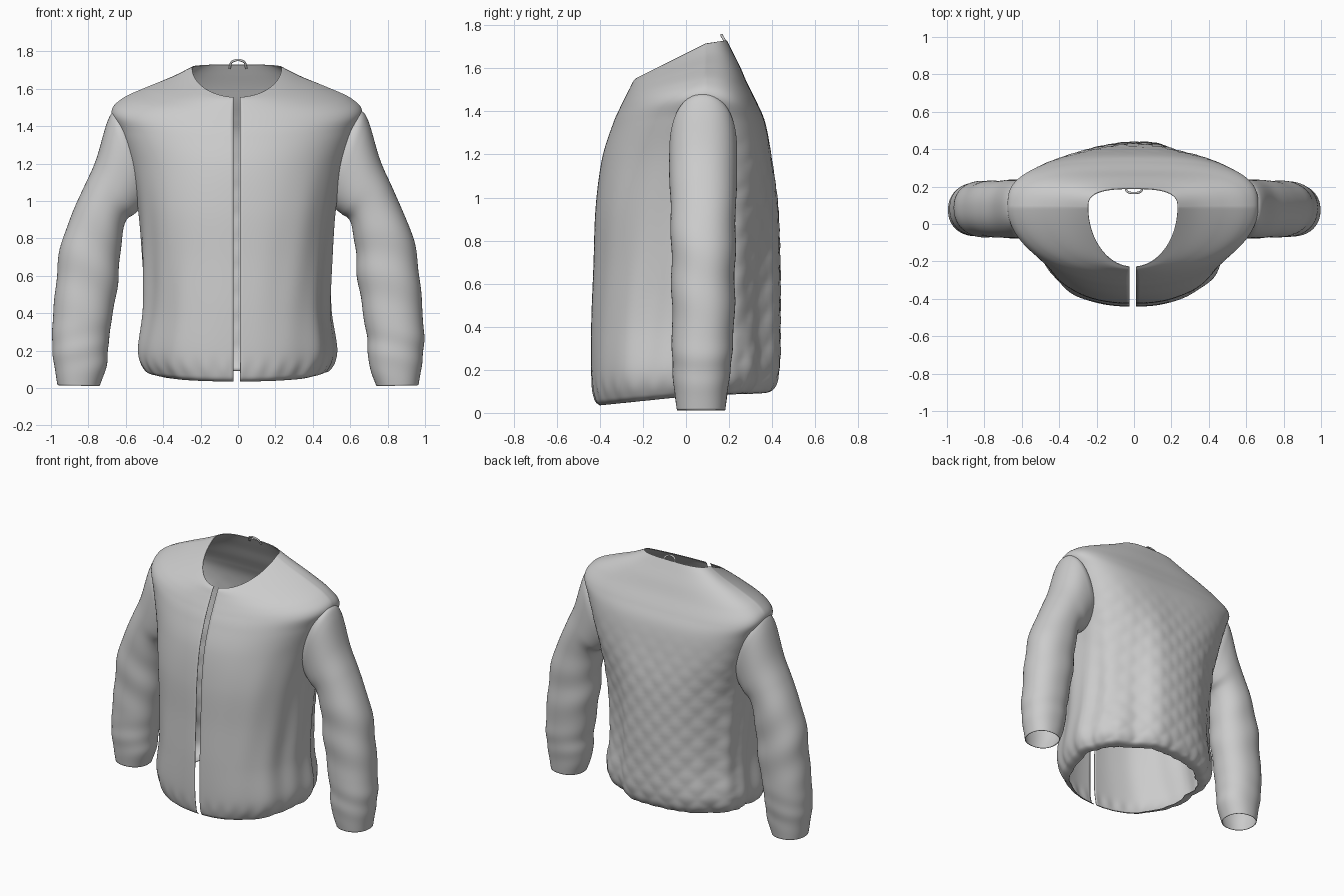
import bpy, bmesh
from math import sin, cos, pi, exp

cube = bpy.data.objects.get("Cube")
if cube:
    bpy.data.objects.remove(cube)

fabric = bpy.data.materials.new("light grey fabric")
fabric.use_nodes = True
GREY = (0.6, 0.6, 0.6, 1)
fabric.diffuse_color = GREY
fabric.node_tree.nodes["Principled BSDF"].inputs["Base Color"].default_value = GREY


def spline(rows, n):
    """Smoothly resample a list of section rows into n + 1 rows."""
    out = []
    for k in range(n + 1):
        f = k / n * (len(rows) - 1)
        i = min(int(f), len(rows) - 2)
        t = f - i
        p = [rows[max(0, min(len(rows) - 1, i + d))] for d in (-1, 0, 1, 2)]
        out.append([b + t / 2 * (c - a + t * (2*a - 5*b + 4*c - d + t * (3*(b - c) + d - a)))
                    for a, b, c, d in zip(*p)])
    return out


def loft(name, rings, closed, flip=False, drop=None):
    """Skin a list of rings, leaving out the faces whose centre passes drop."""
    bm = bmesh.new()
    grid = [[bm.verts.new(p) for p in ring] for ring in rings]
    n = len(rings[0])
    for a, b in zip(grid, grid[1:]):
        for j in range(n if closed else n - 1):
            k = (j + 1) % n
            quad = [a[j], a[k], b[k], b[j]]
            bm.faces.new(quad[::-1] if flip else quad)
    if drop:
        holes = [f for f in bm.faces if drop(f.calc_center_median())]
        bmesh.ops.delete(bm, geom=holes, context="FACES")
    mesh = bpy.data.meshes.new(name)
    bm.to_mesh(mesh)
    bm.free()
    obj = bpy.data.objects.new(name, mesh)
    bpy.context.collection.objects.link(obj)
    mesh.materials.append(fabric)
    mesh.shade_smooth()
    cloth = obj.modifiers.new("cloth", "SOLIDIFY")
    cloth.thickness = 0.004
    cloth.offset = -1
    return obj


def clamp(v):
    return max(0, min(1, v))


# Body sections: half width, then y and z of the front, side and back,
# and how square the front and back corners are
BODY = [
    (.43, -.40, .04, .34, .035, .08, .09, 2.3, 2.1),
    (.49, -.425, .04, .40, .065, .10, .11, 2.3, 2.1),
    (.525, -.44, .05, .43, .18, .20, .21, 2.4, 2.1),
    (.50, -.44, .05, .435, .42, .42, .42, 2.4, 2.0),
    (.505, -.43, .06, .435, .68, .68, .68, 2.4, 2.0),
    (.525, -.42, .06, .425, .95, .95, .95, 2.4, 2.3),
    (.57, -.39, .07, .40, 1.18, 1.18, 1.16, 2.2, 2.8),
    (.63, -.34, .08, .37, 1.34, 1.37, 1.34, 2.1, 3),
    (.67, -.305, .09, .33, 1.42, 1.48, 1.44, 2, 3),
    (.61, -.28, .09, .285, 1.47, 1.55, 1.53, 2, 2.9),
    (.48, -.26, .09, .25, 1.51, 1.61, 1.61, 2, 2.8),
    (.34, -.245, .09, .215, 1.54, 1.665, 1.68, 2, 2.8),
    (.24, -.23, .09, .19, 1.555, 1.715, 1.73, 2, 2.8),
]


def body_point(row, t):
    w, yf, ys, yb, zf, zs, zb, nf, nb = row
    c, s = cos(t), sin(t)
    # The left of the back hangs flatter than the right
    n = nf if c > 0 else nb - (.2 * clamp((1.2 - zs) / .4) if s > 0 else 0)
    r = (abs(c) ** n + abs(s) ** n) ** (-1 / n)
    bend = abs(c) * r
    x = w * s * r
    y = ys + bend * ((yf if c > 0 else yb) - ys)
    z = zs + bend * ((zf if c > 0 else zb) - zs)
    # Hanging folds, strongest low down and flat at the front edges
    low = clamp((1.25 - z) / .7)
    swell = low * s * s * (.008 * sin(9*t + 1.5*z) + .005 * sin(17*t - 4*z))
    # Gathers above the hem
    swell += .003 * sin(34*t) * exp(-((z - .1) / .05) ** 2)
    if c < 0:
        # Quilting over the back, and a long fold beside it
        fade = clamp(-2*c) * clamp((1.35 - z) / .4)
        swell += .005 * fade * abs(sin(24*x + 22*z) * sin(24*x - 22*z))
        swell += low * (.012 * exp(-((x - .13) / .08) ** 2) - .015 * exp(-((x - .29) / .07) ** 2))
    return (x * (1 + swell * 2) - .006, y + swell * (-c), z)


def armhole(p):
    return abs(p.x) > .4 and ((p.y - .08) / .14) ** 2 + ((p.z - 1.23) / .2) ** 2 < 1


rings = []
for row in spline(BODY, 130):
    edge = .018 / row[0]
    rings.append([body_point(row, edge + (2*pi - 2*edge) * j / 200) for j in range(201)])
loft("jacket_body", rings, False, drop=armhole)

# Sleeve sections: outer x and z, inner x and z, centre y, half depth
SLEEVE = [
    (.61, 1.46, .46, 1.01, .08, .14),
    (.66, 1.48, .50, .99, .08, .155),
    (.70, 1.42, .52, .96, .08, .158),
    (.76, 1.22, .555, .93, .08, .157),
    (.825, 1.07, .60, .89, .08, .152),
    (.91, .88, .625, .77, .08, .15),
    (.96, .69, .635, .63, .08, .148),
    (.98, .48, .66, .45, .08, .145),
    (.995, .28, .69, .27, .075, .14),
    (.985, .14, .70, .13, .07, .128),
    (.965, .015, .74, .01, .07, .112),
]


def sleeve_point(row, a, side):
    xo, zo, xi, zi, yc, d = row
    mid = (zo + zi) / 2
    # Slanting creases around the elbow and above the cuff
    crease = .025 * exp(-((mid - .65) / .3) ** 2) * sin(24*mid + 2*sin(a + side) + side)
    crease += .015 * exp(-((mid - .2) / .12) ** 2) * sin(42*mid + 2*cos(a) + side)
    r = (1 + crease) * (abs(cos(a)) ** 2.2 + abs(sin(a)) ** 2.2) ** (-1 / 2.2)
    c, s = cos(a) * r, sin(a) * r
    return (side * ((xo + xi) / 2 + c * (xo - xi) / 2), yc + d * s, mid + c * (zo - zi) / 2)


for name, side in (("left_sleeve", 1), ("right_sleeve", -1)):
    rings = [[sleeve_point(row, 2*pi * j / 56, side) for j in range(56)]
             for row in spline(SLEEVE, 100)]
    loft(name, rings, True, flip=side > 0)

# Hanging loop inside the back of the neck
curve = bpy.data.curves.new("hanging_loop", "CURVE")
curve.dimensions = "3D"
curve.bevel_depth = .006
path = curve.splines.new("BEZIER")
POINTS = [(-.045, .19, 1.71), (-.03, .17, 1.745), (.03, .17, 1.745), (.045, .19, 1.71)]
path.bezier_points.add(len(POINTS) - 1)
for bp, co in zip(path.bezier_points, POINTS):
    bp.co = co
    bp.handle_left_type = bp.handle_right_type = "AUTO"
curve.materials.append(fabric)
loop = bpy.data.objects.new("hanging_loop", curve)
bpy.context.collection.objects.link(loop)
